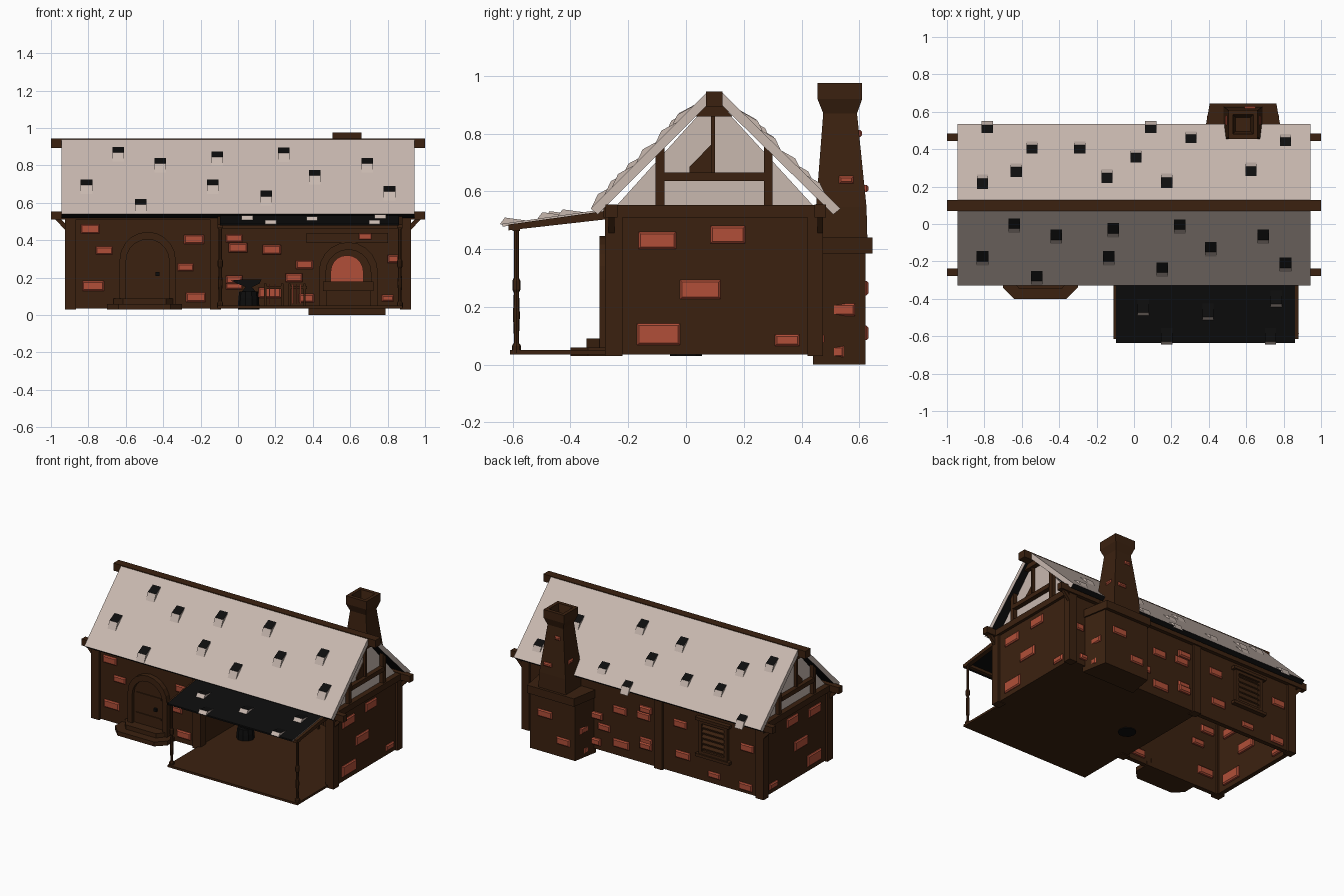
import bpy, bmesh, math
from mathutils import Vector

def material(name, c):
    m = bpy.data.materials.new(name)
    m.diffuse_color = (*c, 1)
    return m

MATS = [material("dark_wood", (0.044, 0.0155, 0.005)), material("red_brick", (0.44, 0.078, 0.04)),
        material("pale_slate", (0.58, 0.48, 0.43)), material("black_iron", (0.004, 0.004, 0.004))]
WOOD, RED, PALE, BLACK = range(4)

class Part:
    """Collects lofted solids into one named object."""
    def __init__(self, name):
        self.name, self.bm = name, bmesh.new()

    def loft(self, rings, mat=WOOD, cap=None):
        vs = [[self.bm.verts.new(p) for p in r] for r in rings]
        n = len(vs[0])
        faces = [self.bm.faces.new((a[i], a[(i + 1) % n], b[(i + 1) % n], b[i]))
                 for a, b in zip(vs, vs[1:]) for i in range(n)]
        faces += [self.bm.faces.new(vs[0][::-1]), self.bm.faces.new(vs[-1])]
        for f in faces:
            f.material_index = mat
        if cap is not None:
            faces[-1].material_index = cap
        return faces

    def prism(self, prof, axis, a, b, mat=WOOD):
        return self.loft([ring(prof, axis, a), ring(prof, axis, b)], mat)

    def box(self, x0, x1, y0, y1, z0, z1, mat=WOOD):
        return self.prism(rect(x0, x1, y0, y1), 'z', z0, z1, mat)

    def bricks(self, axis, at, out, specs):
        # bevelled bricks passing through the wall; out = +1/-1 facing
        for u, v, w, h in specs:
            r = lambda k: rect(u - w/2 + k, u + w/2 - k, v - h/2 + k, v + h/2 - k)
            self.loft([ring(r(k), axis, at + out * d) for k, d in
                       ((.008, -.05), (0, -.042), (0, .005), (.007, .012))], RED)

    def lathe(self, x, y, prof, n=8, mat=WOOD):
        self.loft([[(x + r * math.cos(6.28319 * i / n), y + r * math.sin(6.28319 * i / n), z)
                    for i in range(n)] for r, z in prof], mat)

    def done(self, rule=None):
        bmesh.ops.recalc_face_normals(self.bm, faces=self.bm.faces)
        self.bm.normal_update()
        if rule:
            for f in self.bm.faces:
                f.material_index = rule(f.normal)
        me = bpy.data.meshes.new(self.name)
        self.bm.to_mesh(me)
        for m in MATS:
            me.materials.append(m)
        bpy.context.collection.objects.link(bpy.data.objects.new(self.name, me))

def rect(a0, a1, b0, b1):
    return [(a0, b0), (a1, b0), (a1, b1), (a0, b1)]

def ring(prof, axis, t):
    return [{'x': (t, u, v), 'y': (u, t, v), 'z': (u, v, t)}[axis] for u, v in prof]

def arch(cx, z0, z1, w, n=10):
    r = w / 2
    return [(cx - r, z0), (cx + r, z0)] + [(cx + r * math.cos(math.pi * i / n),
            z1 - r + r * math.sin(math.pi * i / n)) for i in range(n + 1)]

# walls: closed room on the left, open-fronted forge on the right
p = Part("walls")
p.box(-.91, -.1, -.265, -.235, .035, .54)
p.box(-.91, .91, .43, .46, .035, .54)
p.box(-.135, -.105, -.24, .44, .035, .54)
for s in (-1, 1):
    p.box(min(s*.91, s*.88), max(s*.91, s*.88), -.265, .46, .035, .54)
p.done()

p = Part("forge_floor")
p.box(-.11, .88, -.61, .44, .035, .05)
p.done()

# timber frame
p = Part("timber_frame")
for x0, x1 in ((-.925, -.865), (-.15, -.09), (.865, .925)):
    p.box(x0, x1, -.28, -.22, .03, .53)
    p.box(x0, x1, .42, .475, .03, .53)
for y in (-.258, .465):
    p.box(-1, 1, y - .02, y + .02, .51, .555)
    for s in (-1, 1):
        p.prism([(s*.92, .45), (s*.975, .51), (s*.945, .51), (s*.92, .485)], 'y', y - .01, y + .01)
p.box(-1, 1, .07, .127, .893, .945)
for s in (-1, 1):
    def slab(a, b, *r):
        p.prism(rect(*r), 'x', s * a, s * b)
    slab(.88, .93, -.285, .485, .51, .552)
    slab(.89, .92, -.105, -.075, .55, .755)
    slab(.89, .92, .27, .30, .55, .755)
    slab(.89, .925, -.08, .275, .635, .665)
    slab(.89, .915, .086, .1, .66, .87)
    p.prism([(.035, .86), (.16, .86), (.125, .9), (.07, .9)], 'x', s*.89, s*.925)
    p.prism([(.09, .765), (.0125, .685), (.0125, .66), (.09, .66)], 'x', s*.89, s*.9)
p.done()

p = Part("gable_panels")
for s in (-1, 1):
    p.prism([(-.25, .54), (.45, .54), (.12, .9), (.075, .9)], 'x', s*.87, s*.893, PALE)
p.done()

# roof slabs: pale above, black beneath
p = Part("main_roof")
t = .045
for y0, y1 in ((.075, -.33), (.122, .535)):
    p.prism([(y0, .945), (y1, .54), (y1 + (.025 if y1 < 0 else -.025), .54 - .02), (y0, .945 - t)],
            'x', -.943, .943)
p.done(lambda n: BLACK if n.z < -.3 else PALE)

p = Part("porch_roof")
p.prism([(-.27, .54), (-.635, .488), (-.635, .478), (-.27, .525)], 'x', -.095, .86)
p.done(lambda n: PALE if abs(n.x) > .9 else BLACK)

# loose shingles: black top, pale lower end
def shingles(name, items, slope, peak, rise, length):
    p, s = Part(name), Vector(slope).normalized()
    n = Vector((-s.y, s.x)) if s.x > 0 else Vector((s.y, -s.x))
    for x, y, z, w in items:
        a = Vector((y, z))
        prof = [a, a + s*peak + n*rise, a + s*length, a + s*peak - n*.008]
        p.prism([tuple(q) for q in prof], 'x', x - w/2, x + w/2)
    flat = math.degrees(math.atan2(-s.y, abs(s.x)))
    limit = math.cos(math.radians(flat + 1))
    p.done(lambda m: BLACK if m.z > limit else PALE)

front = [(-.64, .9), (-.415, .84), (-.11, .875), (.245, .895), (-.81, .725), (-.135, .725),
         (.15, .665), (.41, .775), (.69, .84), (.81, .69), (-.52, .62)]
shingles("front_shingles", [(x, z - .87, z, .062) for x, z in front], (-1, -1), .06, .018, .11)
back = [(-.785, .47), (-.81, .185), (-.63, .245), (-.545, .365), (-.29, .365), (-.145, .215),
        (.01, .32), (.09, .47), (.175, .19), (.305, .42), (.625, .25), (.81, .405)]
shingles("back_shingles", [(x, y, 1.067 - y, .06) for x, y in back], (1, -1), .065, .018, .115)
porch = [(.05, -.40), (.395, -.425), (.76, -.355), (.175, -.555), (.73, -.555)]
shingles("porch_shingles", [(x, y, .54 + (y + .27) * .1425, .06) for x, y in porch],
         (-.365, -.052), .07, .02, .09)

# porch beams and turned posts
p = Part("porch_frame")
for x in (-.095, .865):
    p.prism([(-.26, .535), (-.615, .485), (-.615, .465), (-.26, .505)], 'x', x - .015, x + .015)
    p.lathe(x, -.587, [(.016, .04), (.016, .065), (.009, .075), (.009, .1), (.012, .17), (.009, .25),
                       (.014, .26), (.014, .29), (.009, .3), (.009, .48)])
p.box(-.11, .88, -.6, -.575, .463, .482)
p.done()

# front door with frame, straps, knob and steps
p = Part("door")
A, B = arch(-.483, .05, .445, .3), arch(-.483, .09, .405, .23)
p.loft([ring(A, 'y', -.255), ring(A, 'y', -.30), ring(B, 'y', -.30), ring(B, 'y', -.278)])
for z in (.15, .29):
    p.box(-.58, -.39, -.284, -.275, z, z + .015)
p.box(-.44, -.42, -.295, -.275, .21, .23, BLACK)
p.done()
p = Part("door_steps")
for w, y, z0, z1 in ((.2, -.4, .03, .06), (.165, -.345, .06, .09)):
    p.prism([(-.5 - w, -.23), (-.5 + w, -.23), (-.5 + w, y + .06), (-.5 + w*.7, y),
             (-.5 - w*.7, y), (-.5 - w, y + .06)], 'z', z0, z1)
p.done()

# back window with slats
p = Part("back_window")
A, B = rect(-.65, -.43, .22, .46), rect(-.625, -.455, .245, .435)
p.loft([ring(A, 'y', .44), ring(A, 'y', .48), ring(B, 'y', .48), ring(B, 'y', .464)])
p.box(-.67, -.41, .45, .49, .205, .225)
p.box(-.67, -.41, .45, .49, .455, .475)
for i in range(5):
    z = .26 + i * .036
    p.prism([(.46, z + .02), (.478, z), (.478, z + .008), (.46, z + .028)], 'x', -.625, -.455)
p.done()

# chimney: splayed base, ledge, tapered stack with flared hollow top
p = Part("chimney")
def plan(h0, h1, y0, y1):
    return [(.583 - h0, y0), (.583 + h0, y0), (.583 + h1, y1), (.583 - h1, y1)]
p.prism(plan(.205, .172, .44, .622), 'z', 0, .39)
p.prism(plan(.218, .178, .42, .645), 'z', .385, .44)
p.loft([ring(plan(h, h, y0, y1), 'z', z) for h, y0, y1, z in
        ((.105, .445, .628, .43), (.1, .45, .625, .545), (.06, .475, .592, .87), (.078, .455, .61, .92),
         (.078, .455, .61, .975), (.055, .48, .585, .975), (.04, .495, .57, .9))])
p.done()

# bricks set in every wall
p = Part("bricks")
p.bricks('y', -.265, -1, [(-.79, .46, .1, .05), (-.715, .345, .09, .043), (-.775, .155, .115, .053),
                          (-.235, .405, .105, .048), (-.28, .255, .085, .04), (-.225, .095, .105, .05)])
p.bricks('y', .43, -1, [(-.02, .41, .09, .043), (.355, .27, .09, .045), (.68, .42, .075, .04),
                        (.8, .09, .065, .035), (-.02, .16, .09, .045), (.365, .09, .08, .045)])
p.bricks('y', .46, 1, [(.17, .12, .12, .055), (-.02, .19, .09, .045), (.18, .35, .1, .05), (0, .36, .1, .05),
                       (-.28, .38, .1, .05), (-.3, .17, .11, .05), (-.54, .095, .09, .04),
                       (-.79, .35, .1, .05), (-.78, .08, .1, .05), (.3, .2, .09, .045), (.83, .3, .06, .045)])
for s in (-1, 1):
    p.bricks('x', s*.91, s, [(-.1, .43, .13, .06), (.145, .45, .12, .06), (.05, .26, .14, .065),
                             (-.095, .105, .15, .075), (.35, .085, .085, .04)])
    p.bricks('x', .583 + s*.18, s, [(.54, .19, .09, .042), (.51, .045, .075, .04)])
    p.bricks('x', .583 + s*.085, s, [(.555, .64, .05, .025)])
p.bricks('y', .62, 1, [(.64, .265, .11, .05), (.5, .11, .1, .05), (.62, .61, .06, .025)])
p.bricks('y', .598, 1, [(.56, .8, .04, .025)])
p.done()

# arched forge hearth on the inside back wall
p = Part("hearth")
A, B, C = arch(.59, .05, .39, .315), arch(.59, .05, .35, .24), arch(.583, .17, .32, .175)
p.loft([ring(A, 'y', .44), ring(A, 'y', .37), ring(B, 'y', .37), ring(B, 'y', .42)])
p.loft([ring(C, 'y', .43), ring(C, 'y', .41)], RED)
p.box(.47, .71, .29, .42, .05, .13)
p.box(.455, .725, .28, .42, .13, .18)
p.done()

# anvil on its stump
p = Part("anvil")
p.lathe(.057, 0, [(.058, .03), (.055, .09), (.05, .125)], 10, BLACK)
p.prism([(.02, .125), (.095, .125), (.075, .15), (.115, .168), (.125, .19), (.02, .19),
         (-.04, .185), (.005, .165), (.04, .15)], 'y', -.025, .025, BLACK)
p.done()

# tool rack with hanging tools
p = Part("tool_rack")
for x in (.14, .23, .27, .35):
    p.box(x, x + .012, .36, .375, .05, .17)
for x in (.14, .27):
    p.box(x, x + .1, .36, .375, .14, .155)
for x in (.165, .195, .29, .31, .33):
    p.box(x, x + .006, .345, .355, .06, .165, RED)
p.done()
